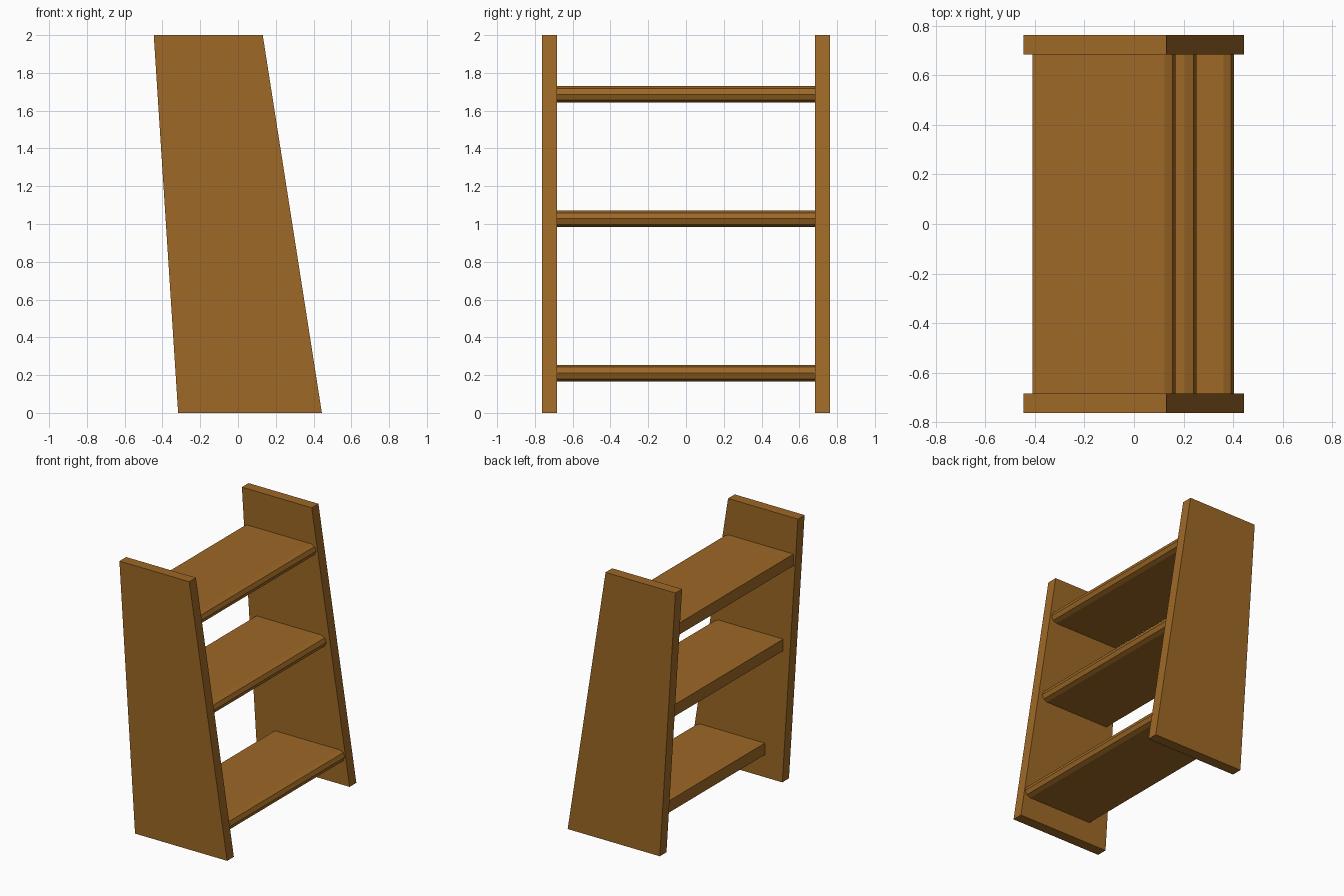
import bpy
import bmesh
from math import sin, cos, pi

cube = bpy.data.objects.get("Cube")
if cube:
    bpy.data.objects.remove(cube, do_unlink=True)

wood = bpy.data.materials.new("warm brown wood")
wood.use_nodes = True
colour = (0.34, 0.14, 0.019, 1.0)
wood.diffuse_color = colour
wood.node_tree.nodes["Principled BSDF"].inputs["Base Color"].default_value = colour


def extrude_profile(name, profile, y0, y1):
    """Extrude a closed (x, z) outline along y into a flat-shaded solid."""
    bm = bmesh.new()
    face = bm.faces.new([bm.verts.new((x, y0, z)) for x, z in profile])
    result = bmesh.ops.extrude_face_region(bm, geom=[face])
    moved = [g for g in result["geom"] if isinstance(g, bmesh.types.BMVert)]
    bmesh.ops.translate(bm, verts=moved, vec=(0, y1 - y0, 0))
    bmesh.ops.recalc_face_normals(bm, faces=bm.faces)
    mesh = bpy.data.meshes.new(name)
    bm.to_mesh(mesh)
    bm.free()
    mesh.materials.append(wood)
    obj = bpy.data.objects.new(name, mesh)
    bpy.context.collection.objects.link(obj)
    return obj


# Leaning, tapered side panels
INNER, OUTER = 0.683, 0.762
panel = [(-0.317, 0), (0.444, 0), (0.131, 2), (-0.446, 2)]
extrude_profile("front_side_panel", panel, -OUTER, -INNER)
extrude_profile("back_side_panel", panel, INNER, OUTER)

# Shelves with a faceted half-round nose on the +x edge
DEPTH, RADIUS, NOSE_STEPS = 0.577, 0.0435, 4
shelves = {"bottom_shelf": (0.404, 0.211),
           "middle_shelf": (0.252, 1.028),
           "top_shelf": (0.167, 1.686)}
for name, (tip, mid) in shelves.items():
    angles = [-pi / 2 + pi * i / NOSE_STEPS for i in range(NOSE_STEPS + 1)]
    nose = [(tip - RADIUS + RADIUS * cos(a), mid + RADIUS * sin(a)) for a in angles]
    back = [(tip - DEPTH, mid + RADIUS), (tip - DEPTH, mid - RADIUS)]
    extrude_profile(name, nose + back, -INNER, INNER)
